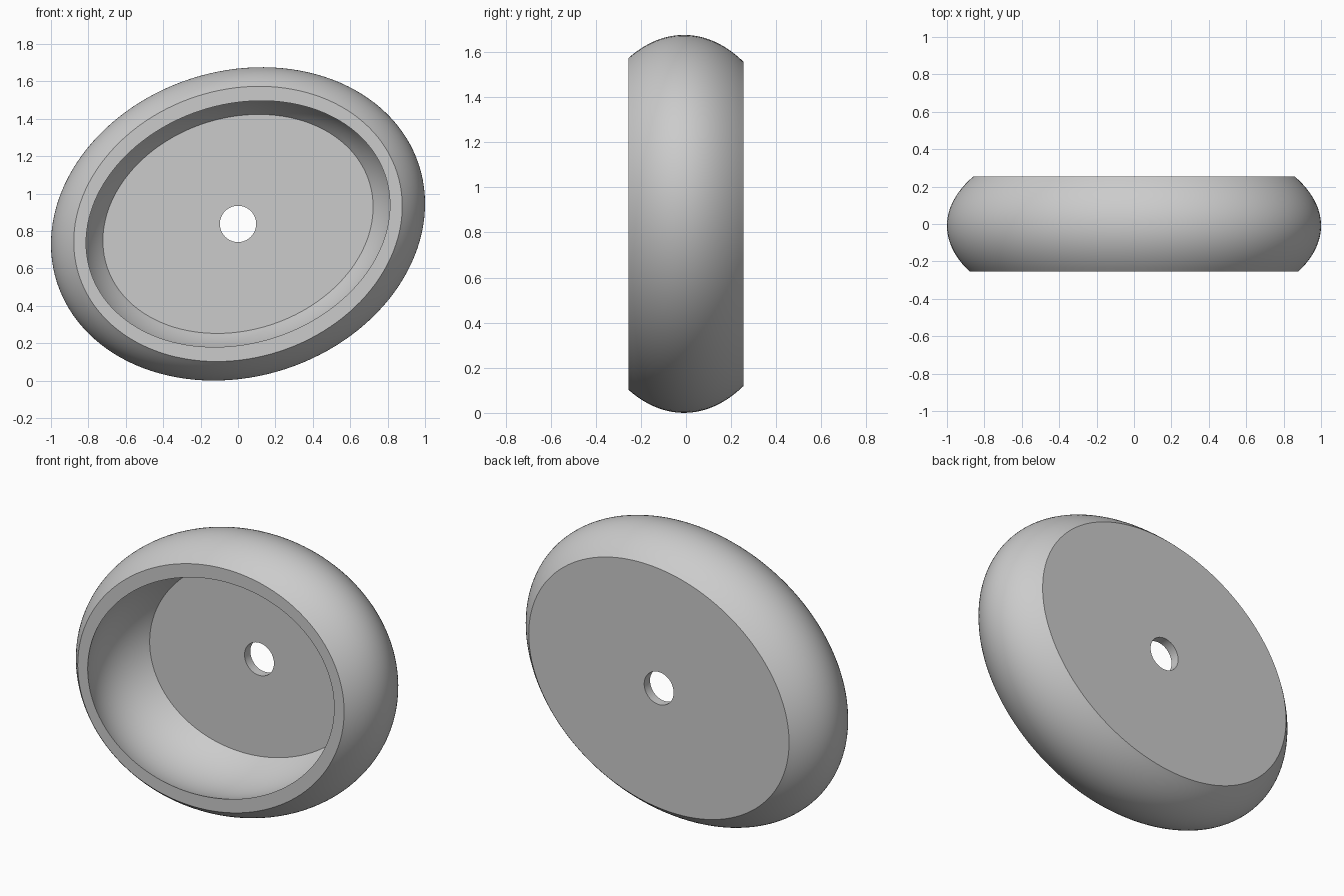
import bpy, bmesh
from math import sin, cos, sqrt, pi, radians

if "Cube" in bpy.data.objects:
    bpy.data.objects.remove(bpy.data.objects["Cube"])

SEG = 128
TILT = radians(18)
CZ = 0.838
FRONT, FLOOR, BACK = -0.255, 0.20, 0.255

# semi-axes: (long, short, depth, centre y)
OUTER = (1.0176, 0.8165, 0.514, -0.009)
INNER = (0.864, 0.665, 0.565, -0.095)
HOLE_R = 0.097

bm = bmesh.new()


def ring(a, b, y):
    """Tilted ellipse in the xz plane at depth y."""
    verts = []
    for i in range(SEG):
        t = 2 * pi * i / SEG
        u, v = a * cos(t), b * sin(t)
        verts.append(bm.verts.new((u * cos(TILT) - v * sin(TILT), y,
                                   CZ + u * sin(TILT) + v * cos(TILT))))
    return verts


def ellipsoid_rings(axes, y0, y1, n):
    a, b, c, cy = axes
    out = []
    for i in range(n + 1):
        y = y0 + (y1 - y0) * i / n
        s = sqrt(1 - ((y - cy) / c) ** 2)
        out.append(ring(a * s, b * s, y))
    return out


# closed loop of rings: hole, back, outer wall, front rim, cavity wall, floor
rings = [ring(HOLE_R, HOLE_R, FLOOR), ring(HOLE_R, HOLE_R, BACK)]
rings += ellipsoid_rings(OUTER, BACK, FRONT, 24)
rings += ellipsoid_rings(INNER, FRONT, FLOOR, 20)
for k, r in enumerate(rings):
    q = rings[(k + 1) % len(rings)]
    for i in range(SEG):
        j = (i + 1) % SEG
        bm.faces.new((r[i], r[j], q[j], q[i]))
bmesh.ops.recalc_face_normals(bm, faces=bm.faces)

mesh = bpy.data.meshes.new("hollow_oval_shell")
bm.to_mesh(mesh)
bm.free()
shell = bpy.data.objects.new("hollow_oval_shell", mesh)
bpy.context.collection.objects.link(shell)
bpy.context.view_layer.objects.active = shell
shell.select_set(True)
bpy.ops.object.shade_smooth_by_angle(angle=radians(30))
